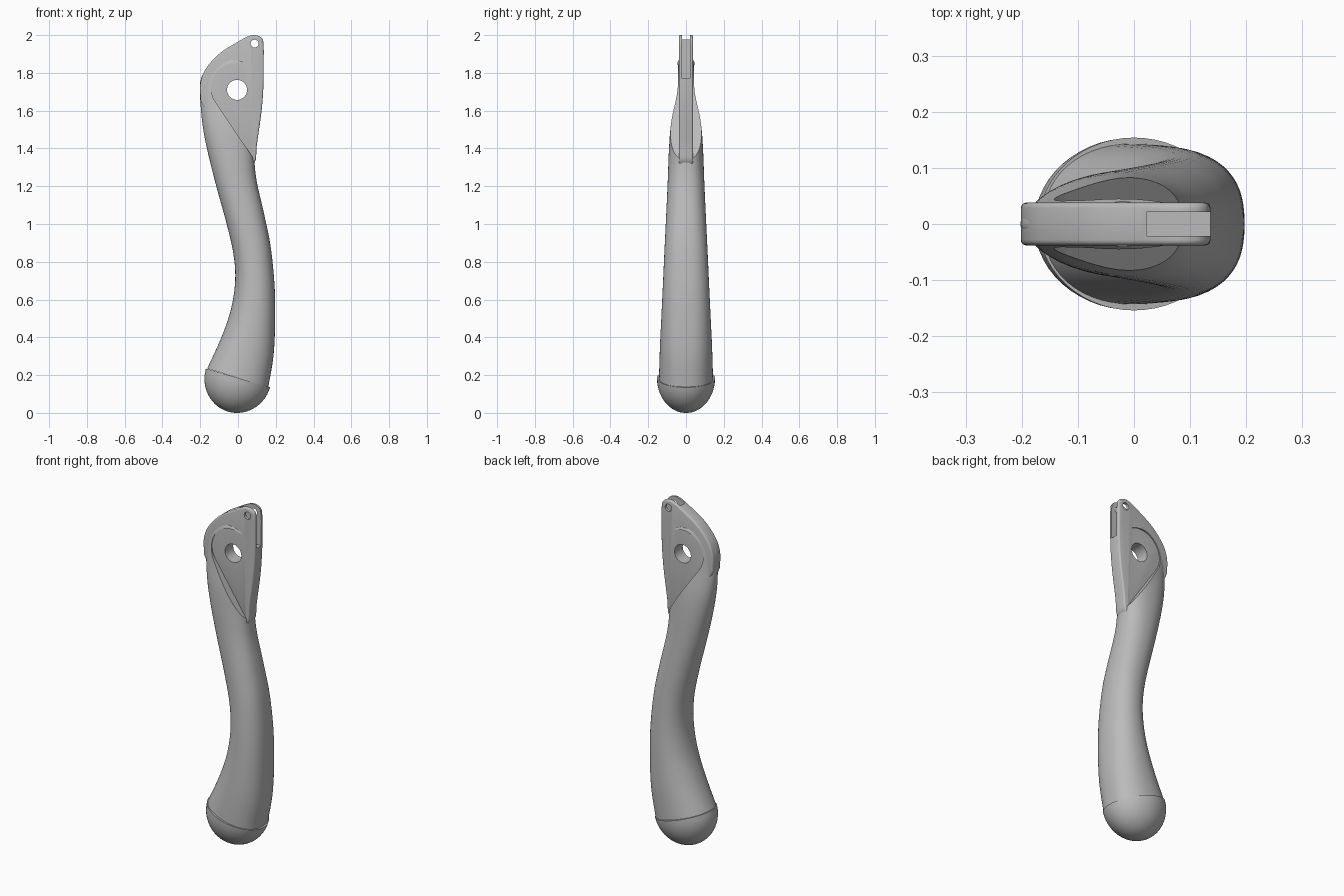
import bpy, bmesh, math
from mathutils import Vector, Matrix

cube = bpy.data.objects.get("Cube")
if cube:
    bpy.data.objects.remove(cube, do_unlink=True)

grey = bpy.data.materials.new("satin_grey")
grey.use_nodes = True
grey.diffuse_color = (0.5, 0.5, 0.5, 1)
grey.node_tree.nodes["Principled BSDF"].inputs["Base Color"].default_value = (0.5, 0.5, 0.5, 1)


def finish(name, bm):
    bmesh.ops.recalc_face_normals(bm, faces=bm.faces)
    mesh = bpy.data.meshes.new(name)
    bm.to_mesh(mesh)
    bm.free()
    mesh.materials.append(grey)
    obj = bpy.data.objects.new(name, mesh)
    bpy.context.collection.objects.link(obj)
    return obj


def spline(points, steps, closed=False):
    """Smooth curve through points of any dimension."""
    pts = [Vector(p) for p in points]
    n = len(pts)
    get = (lambda i: pts[i % n]) if closed else (lambda i: pts[max(0, min(n - 1, i))])
    out = []
    for i in range(n if closed else n - 1):
        a, b, c, d = (get(i + k) for k in (-1, 0, 1, 2))
        for s in range(steps):
            t = s / steps
            out.append(b + (c - a) * (t / 2) + (a * 2 - b * 5 + c * 4 - d) * (t * t / 2)
                       + (b * 3 - a - c * 3 + d) * (t ** 3 / 2))
    return out if closed else out + [pts[-1]]


def slab(name, outline, y0, y1):
    """Extrude an x-z outline between two depths."""
    bm = bmesh.new()
    face = bm.faces.new([bm.verts.new((p[0], y0, p[1])) for p in outline])
    ext = bmesh.ops.extrude_face_region(bm, geom=[face])
    moved = [g for g in ext["geom"] if isinstance(g, bmesh.types.BMVert)]
    bmesh.ops.translate(bm, verts=moved, vec=(0, y1 - y0, 0))
    return finish(name, bm)


def arc(cx, cz, r, start, end, count):
    angles = [math.radians(start + (end - start) * i / count) for i in range(count + 1)]
    return [(cx + r * math.cos(a), cz + r * math.sin(a)) for a in angles]


def apply_all(obj):
    bpy.ops.object.select_all(action="DESELECT")
    bpy.context.view_layer.objects.active = obj
    obj.select_set(True)
    for mod in list(obj.modifiers):
        bpy.ops.object.modifier_apply(modifier=mod.name)


def cut(obj, cutters):
    for cutter in cutters:
        mod = obj.modifiers.new("cut", "BOOLEAN")
        mod.operation = "DIFFERENCE"
        mod.solver = "EXACT"
        mod.object = cutter
    apply_all(obj)


def smooth(obj, degrees):
    apply_all(obj)
    bpy.ops.object.shade_smooth_by_angle(angle=math.radians(degrees))


# Handle: left x, left z, right x, right z, half depth at each station
stations = [
    (-.163, .235, .165, .135, .143), (-.088, .40, .192, .30, .138),
    (-.037, .55, .20, .48, .130), (-.015, .70, .197, .67, .122),
    (-.024, .84, .176, .88, .114), (-.06, 1.0, .142, 1.05, .106),
    (-.115, 1.2, .10, 1.24, .097), (-.16, 1.38, .09, 1.38, .091),
    (-.187, 1.52, .10, 1.50, .082), (-.20, 1.66, .118, 1.62, .062),
    (-.20, 1.75, .127, 1.73, .052), (-.175, 1.81, .125, 1.79, .049),
    (-.12, 1.852, .09, 1.84, .046), (-.07, 1.868, .03, 1.866, .040),
]
SIDES = 56
bm = bmesh.new()
rings = []
for xl, zl, xr, zr, depth in spline(stations, 5):
    mid = Vector(((xl + xr) / 2, 0, (zl + zr) / 2))
    half = Vector(((xr - xl) / 2, 0, (zr - zl) / 2))
    ring = []
    for i in range(SIDES):
        a = math.tau * i / SIDES
        c, s = math.cos(a), math.sin(a)
        u = math.copysign(abs(c) ** .92, c) - .03 * max(0, c) ** 10
        v = math.copysign(abs(s) ** .92, s)
        ring.append(bm.verts.new(mid + half * u + Vector((0, depth * v, 0))))
    rings.append(ring)
for r0, r1 in zip(rings, rings[1:]):
    for i in range(SIDES):
        j = (i + 1) % SIDES
        bm.faces.new((r0[i], r0[j], r1[j], r1[i]))
bm.faces.new(rings[0])
bm.faces.new(rings[-1])
handle = finish("handle", bm)

# Flat head plate with rounded rim
outline = spline([
    (.09, 1.33), (.10, 1.42), (.125, 1.6), (.135, 1.74), (.136, 1.85), (.135, 1.955),
    (.122, 1.988), (.09, 2.0), (.055, 1.994), (0, 1.965), (-.095, 1.905),
    (-.165, 1.83), (-.195, 1.765), (-.20, 1.69), (-.17, 1.6), (.04, 1.34)], 5, True)
plate = slab("head_plate", outline, -.038, .038)
bevel = plate.modifiers.new("rim", "BEVEL")
bevel.width = .014
bevel.segments = 3
bevel.limit_method = "ANGLE"
bevel.angle_limit = math.radians(60)
apply_all(plate)

# Cutters: teardrop recesses, pivot hole, pin hole, tip slot
teardrop = arc(-.01, 1.72, .132, 0, 217, 32) + [(.09, 1.335), (.25, 1.335), (.25, 1.72)]
recesses = [slab("recess_cutter", teardrop, side * .035, side * .25) for side in (-1, 1)]
pivot = slab("pivot_cutter", arc(-.005, 1.71, .053, 0, 350, 35), -.3, .3)
pin = slab("pin_cutter", arc(.088, 1.955, .021, 0, 345, 23), -.3, .3)
slot = slab("slot_cutter", [(.022, 1.77), (.3, 1.77), (.3, 2.2), (.022, 2.2)], -.021, .021)

cut(handle, recesses + [pivot, slot])
cut(plate, [pivot, pin, slot])
for cutter in recesses + [pivot, pin, slot]:
    bpy.data.objects.remove(cutter, do_unlink=True)

# Tilted domed end cap
bm = bmesh.new()
bmesh.ops.create_uvsphere(bm, u_segments=56, v_segments=28, radius=1)
bmesh.ops.bisect_plane(bm, geom=bm.verts[:] + bm.edges[:] + bm.faces[:], dist=1e-4,
                       plane_co=(0, 0, 0), plane_no=(0, 0, 1), clear_outer=True)
bmesh.ops.holes_fill(bm, edges=[e for e in bm.edges if e.is_boundary], sides=0)
bmesh.ops.transform(bm, verts=bm.verts, matrix=Matrix.Translation((0, 0, .185))
                    @ Matrix.Rotation(.285, 4, "Y") @ Matrix.Diagonal((.177, .154, .186, 1)))
end_cap = finish("end_cap", bm)

for obj in (handle, plate, end_cap):
    smooth(obj, 32)
